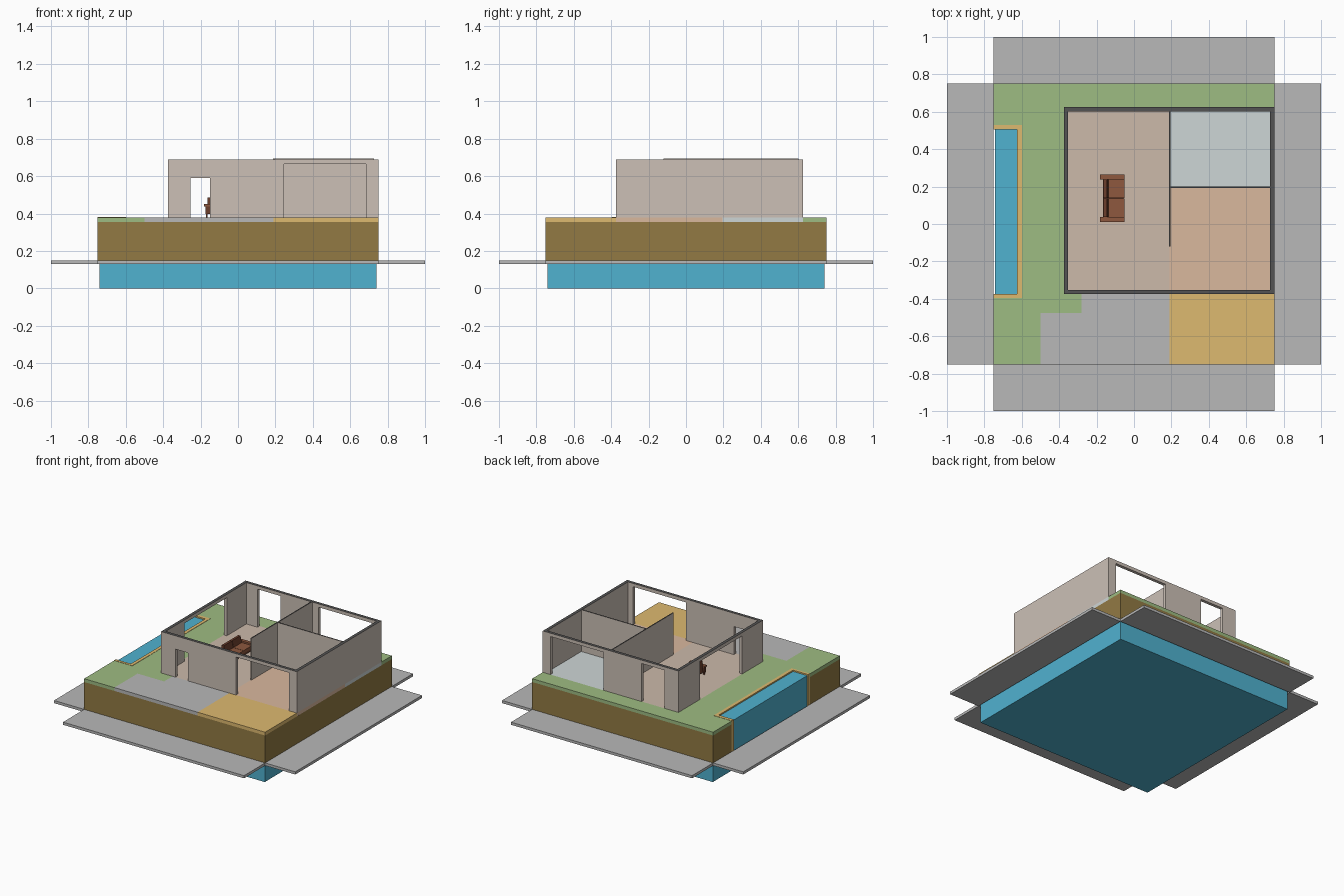
import bpy, bmesh, math
from mathutils import Matrix, Vector

if "Cube" in bpy.data.objects:
    bpy.data.objects.remove(bpy.data.objects["Cube"])


def mat(name, r, g, b):
    m = bpy.data.materials.new(name)
    m.diffuse_color = [((c / 255 + 0.055) / 1.055) ** 2.4 for c in (r, g, b)] + [1]
    m.use_nodes = True
    m.node_tree.nodes["Principled BSDF"].inputs["Base Color"].default_value = m.diffuse_color
    return m


WATER = mat("water", 80, 178, 208)
SOIL = mat("soil", 146, 122, 68)
GRASS = mat("grass", 158, 188, 130)
PAVING = mat("paving", 184, 184, 184)
SAND = mat("sand", 222, 186, 112)
WALL = mat("wall", 204, 192, 182)
CAP = mat("wall_cap", 84, 84, 84)
BEIGE = mat("beige_floor", 204, 186, 170)
PEACH = mat("peach_floor", 218, 184, 158)
PALE = mat("pale_floor", 206, 214, 214)
LEATHER = mat("leather", 142, 88, 62)
DARK = mat("dark_leather", 108, 62, 44)


def prism(name, pts, z0, z1, material):
    """Extrude a plan outline from z0 to z1."""
    bm = bmesh.new()
    face = bm.faces.new([bm.verts.new((x, y, z0)) for x, y in pts])
    ext = bmesh.ops.extrude_face_region(bm, geom=[face])
    top = [v for v in ext["geom"] if isinstance(v, bmesh.types.BMVert)]
    bmesh.ops.translate(bm, verts=top, vec=(0, 0, z1 - z0))
    bmesh.ops.recalc_face_normals(bm, faces=bm.faces)
    me = bpy.data.meshes.new(name)
    bm.to_mesh(me)
    bm.free()
    ob = bpy.data.objects.new(name, me)
    bpy.context.collection.objects.link(ob)
    if material:
        me.materials.append(material)
    return ob


def box(name, x0, x1, y0, y1, z0, z1, material=None):
    return prism(name, [(x0, y0), (x1, y0), (x1, y1), (x0, y1)], z0, z1, material)


def cap_top(ob):
    """Dark material on the horizontal faces of a wall."""
    ob.data.materials.append(CAP)
    for p in ob.data.polygons:
        if p.normal.z > 0.5:
            p.material_index = 1


# Water body under the plot
box("water_base", -.74, .74, -.74, .74, 0, .145, WATER)

# Four pavement slabs around the plot
for i, side in enumerate(("right", "back", "left", "front")):
    slab = box(side + "_pavement", .75, 1, -.75, .75, .13, .15, PAVING)
    slab.data.transform(Matrix.Rotation(i * math.pi / 2, 4, 'Z'))

# Soil with a notch for the pool
prism("soil", [(-.75, -.75), (.75, -.75), (.75, .75), (-.75, .75), (-.75, .53),
               (-.60, .53), (-.60, -.395), (-.75, -.395)], .14, .355, SOIL)

# Pool open to the left side
prism("pool_edging", [(-.75, .53), (-.75, .505), (-.625, .505), (-.625, -.375),
                      (-.75, -.375), (-.75, -.395), (-.60, -.395), (-.60, .53)],
      .145, .382, SAND)
box("pool_water", -.742, -.625, -.375, .505, .14, .372, WATER)

# Ground layer
Z0, Z1 = .355, .38
prism("lawn", [(-.75, .75), (-.75, .53), (-.60, .53), (-.60, -.395), (-.75, -.395),
               (-.75, -.75), (-.5, -.75), (-.5, -.475), (-.28, -.475), (-.28, -.375),
               (-.375, -.375), (-.375, .625), (.75, .625), (.75, .75)], Z0, Z1, GRASS)
prism("driveway", [(-.5, -.75), (.19, -.75), (.19, -.375), (-.28, -.375),
                   (-.28, -.475), (-.5, -.475)], Z0, Z1, PAVING)
box("sand_patio", .19, .75, -.75, -.375, Z0, Z1, SAND)
box("living_floor", -.375, .19, -.375, .625, Z0, Z1, BEIGE)
box("room_floor", .19, .75, -.375, .195, Z0, Z1, PEACH)
box("back_room_floor", .19, .75, .195, .625, Z0, Z1, PALE)

# Outer walls with door and window openings
walls = box("outer_walls", -.375, .75, -.375, .625, Z1, .69, WALL)
cutters = [
    box("cut_inside", -.352, .727, -.352, .602, .3, .8),
    box("cut_front_door", -.255, -.15, -.45, -.3, .3, .59),
    box("cut_front_window", .245, .685, -.45, -.3, .3, .665),
    box("cut_back_door", -.26, -.07, .55, .7, .3, .665),
    box("cut_back_window", .245, .685, .55, .7, .3, .665),
    box("cut_left_window", -.45, -.3, -.13, .37, .3, .665),
]
for c in cutters:
    c.hide_render = True
    mod = walls.modifiers.new(c.name, 'BOOLEAN')
    mod.operation, mod.solver, mod.object = 'DIFFERENCE', 'EXACT', c
deps = bpy.context.evaluated_depsgraph_get()
cut_mesh = bpy.data.meshes.new_from_object(walls.evaluated_get(deps))
walls.modifiers.clear()
walls.data = cut_mesh
for c in cutters:
    bpy.data.objects.remove(c)
cut_mesh.materials.clear()
cut_mesh.materials.append(WALL)
for p in cut_mesh.polygons:
    p.material_index = 0
cap_top(walls)

# Thin inner partitions
cap_top(box("long_partition", .186, .194, -.12, .602, Z1, .693, WALL))
cap_top(box("cross_partition", .194, .727, .193, .201, Z1, .693, WALL))

# Sofa facing the right side
box("sofa_base", -.165, -.055, .037, .238, .397, .415, DARK)
back_side = [(-.165, .41), (-.13, .41), (-.145, .487), (-.163, .487)]
for i, y in enumerate((.038, .139)):
    box(f"sofa_seat_{i}", -.135, -.05, y, y + .098, .415, .438, LEATHER)
    # Leaning backrest: profile drawn in plan, then stood up along y
    back = prism(f"sofa_back_{i}", back_side, 0, .098, DARK)
    back.data.transform(Matrix.Translation((0, y + .098, 0)) @ Matrix.Rotation(math.pi / 2, 4, 'X'))
for i, y in enumerate((.012, .238)):
    box(f"sofa_arm_{i}", -.175, -.055, y + .003, y + .022, .397, .438, DARK)
    box(f"sofa_armrest_{i}", -.182, -.05, y, y + .026, .438, .45, LEATHER)
    for x in (-.172, -.07):
        box(f"sofa_leg_{i}", x, x + .01, y + .007, y + .017, Z1, .397, DARK)
